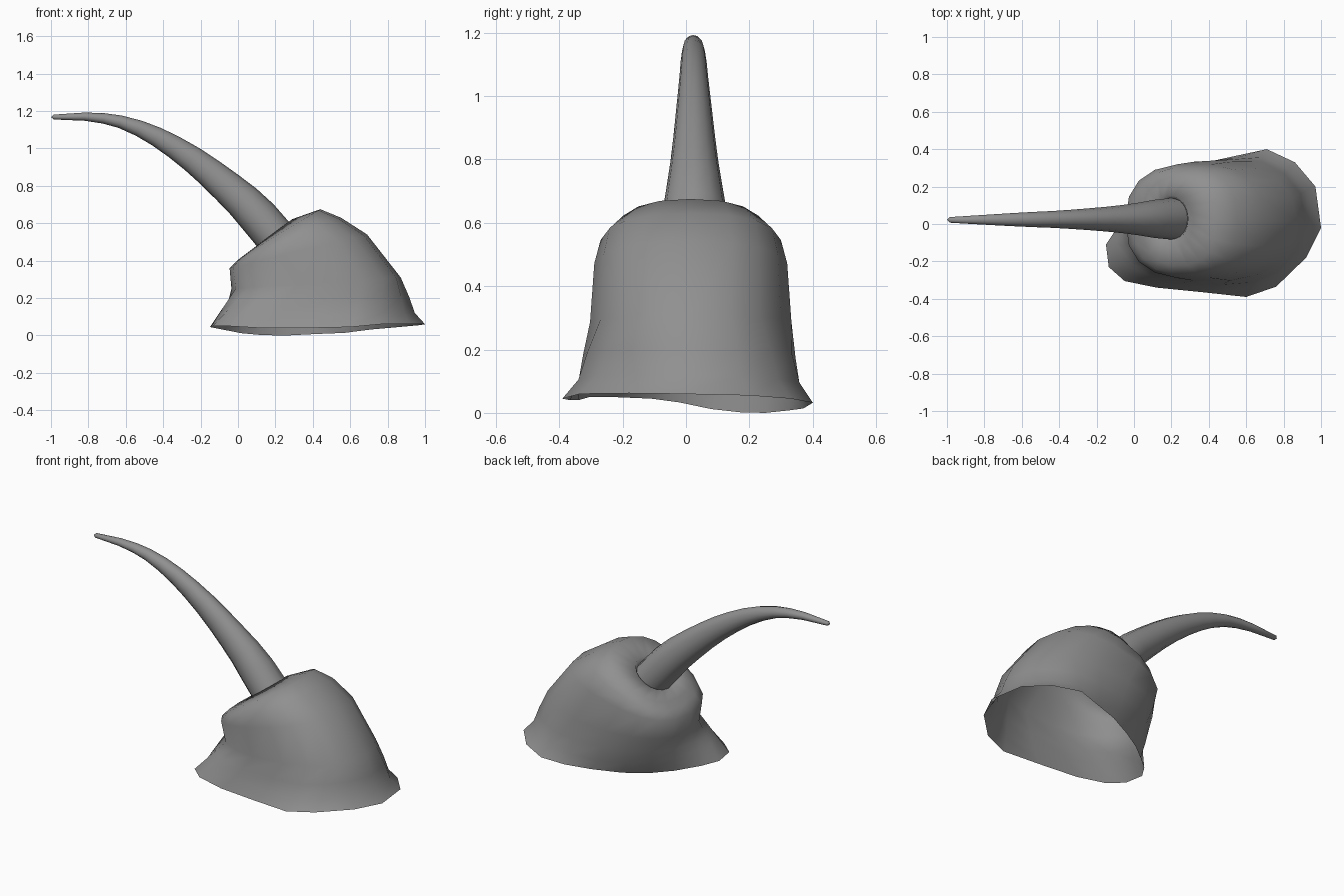
import bpy, bmesh, math
from mathutils import Vector

if "Cube" in bpy.data.objects:
    bpy.data.objects.remove(bpy.data.objects["Cube"])

SIDES = 18
YC = 0.015

# Dark grey finish
grey = bpy.data.materials.new("dark_grey")
grey.diffuse_color = (0.28, 0.28, 0.28, 1)
grey.use_nodes = True
grey.node_tree.nodes["Principled BSDF"].inputs["Base Color"].default_value = grey.diffuse_color


def loft(name, rings, tip=None):
    """Skin a list of equal-length point rings, optionally closing at a tip."""
    bm = bmesh.new()
    loops = [[bm.verts.new(p) for p in ring] for ring in rings]
    n = len(rings[0])
    for a, b in zip(loops, loops[1:]):
        for i in range(n):
            j = (i + 1) % n
            bm.faces.new((a[i], a[j], b[j], b[i]))
    if tip:
        t = bm.verts.new(tip)
        for i in range(n):
            bm.faces.new((loops[-1][i], loops[-1][(i + 1) % n], t))
    mesh = bpy.data.meshes.new(name)
    bm.to_mesh(mesh)
    bm.free()
    mesh.materials.append(grey)
    obj = bpy.data.objects.new(name, mesh)
    bpy.context.collection.objects.link(obj)
    for p in mesh.polygons:
        p.use_smooth = True
    return obj


def tilted_ring(left, right, half_width, power=2.0, y=YC):
    """Superellipse spanning two profile points (x, z) and a width in y."""
    c = Vector(((left[0] + right[0]) / 2, y, (left[1] + right[1]) / 2))
    u = Vector(((right[0] - left[0]) / 2, 0, (right[1] - left[1]) / 2))
    v = Vector((0, half_width, 0))
    pts = []
    for i in range(SIDES):
        a = 2 * math.pi * i / SIDES
        ca, sa = math.cos(a), math.sin(a)
        pts.append(c + u * math.copysign(abs(ca) ** (2 / power), ca)
                   + v * math.copysign(abs(sa) ** (2 / power), sa))
    return pts


def between(low, high, across, rise):
    """Ring between two others; concave on the right, straight on the left."""
    out = []
    for a, b in zip(low, high):
        left = min(max((0.4 - a.x) / 0.5, 0), 1)
        p = a.lerp(b, across)
        p.z = a.z + (b.z - a.z) * (rise + (across - rise) * left)
        out.append(p)
    return out


# Uneven flared rim of the open shell, counter-clockwise from +x
rim = [Vector(p) for p in (
    (1.0, -.02, .06), (.97, .20, .055), (.86, .33, .045), (.71, .40, .032),
    (.57, .37, .014), (.42, .325, .008), (.26, .25, 0), (.13, .17, .002),
    (.02, .08, .012), (-.09, -.02, .033), (-.15, -.11, .045), (-.135, -.23, .05),
    (-.05, -.305, .05), (.12, -.34, .04), (.37, -.365, .04), (.60, -.39, .045),
    (.76, -.335, .06), (.92, -.18, .062))]

# Shell body, leaning over towards the horn socket
waist = tilted_ring((-.035, .25), (.87, .31), .322, 2.3)
body = [
    rim,
    between(rim, waist, .42, .24),
    between(rim, waist, .65, .58),
    waist,
    tilted_ring((-.045, .36), (.69, .54), .308, 2.5),
    tilted_ring((.0, .405), (.55, .63), .288, 2.5),
    tilted_ring((.04, .435), (.44, .675), .24, 2.4),
    tilted_ring((.10, .48), (.29, .622), .125, 2.0, .028),
    tilted_ring((.135, .46), (.285, .575), .105, 2.0, .028),
]
shell = loft("shell", body)

# Curved tapering horn: x, z, in-plane radius, sideways radius
path = [(.21, .515, .108, .112), (.11, .632, .106, .102), (.03, .715, .098, .088),
        (-.055, .79, .089, .076), (-.15, .87, .079, .066), (-.245, .943, .070, .058),
        (-.34, 1.007, .061, .051), (-.435, 1.063, .052, .045), (-.53, 1.108, .043, .041),
        (-.63, 1.143, .034, .036), (-.72, 1.161, .028, .031), (-.82, 1.170, .022, .025),
        (-.985, 1.168, .013, .015)]
rings = []
for k, (x, z, r, w) in enumerate(path):
    p, q = path[max(k - 1, 0)], path[min(k + 1, len(path) - 1)]
    t = Vector((q[0] - p[0], 0, q[1] - p[1])).normalized()
    side = Vector((0, 1, 0))
    up = side.cross(t)
    y = .028 - .006 * k / (len(path) - 1)
    rings.append([Vector((x, y, z)) + up * (r * math.cos(a)) + side * (w * math.sin(a))
                  for a in (2 * math.pi * i / 12 for i in range(12))])
horn = loft("horn", rings, tip=(-1.0, .022, 1.168))

# Make horn normals face outwards
bm = bmesh.new()
bm.from_mesh(horn.data)
bmesh.ops.recalc_face_normals(bm, faces=bm.faces)
bm.to_mesh(horn.data)
bm.free()
